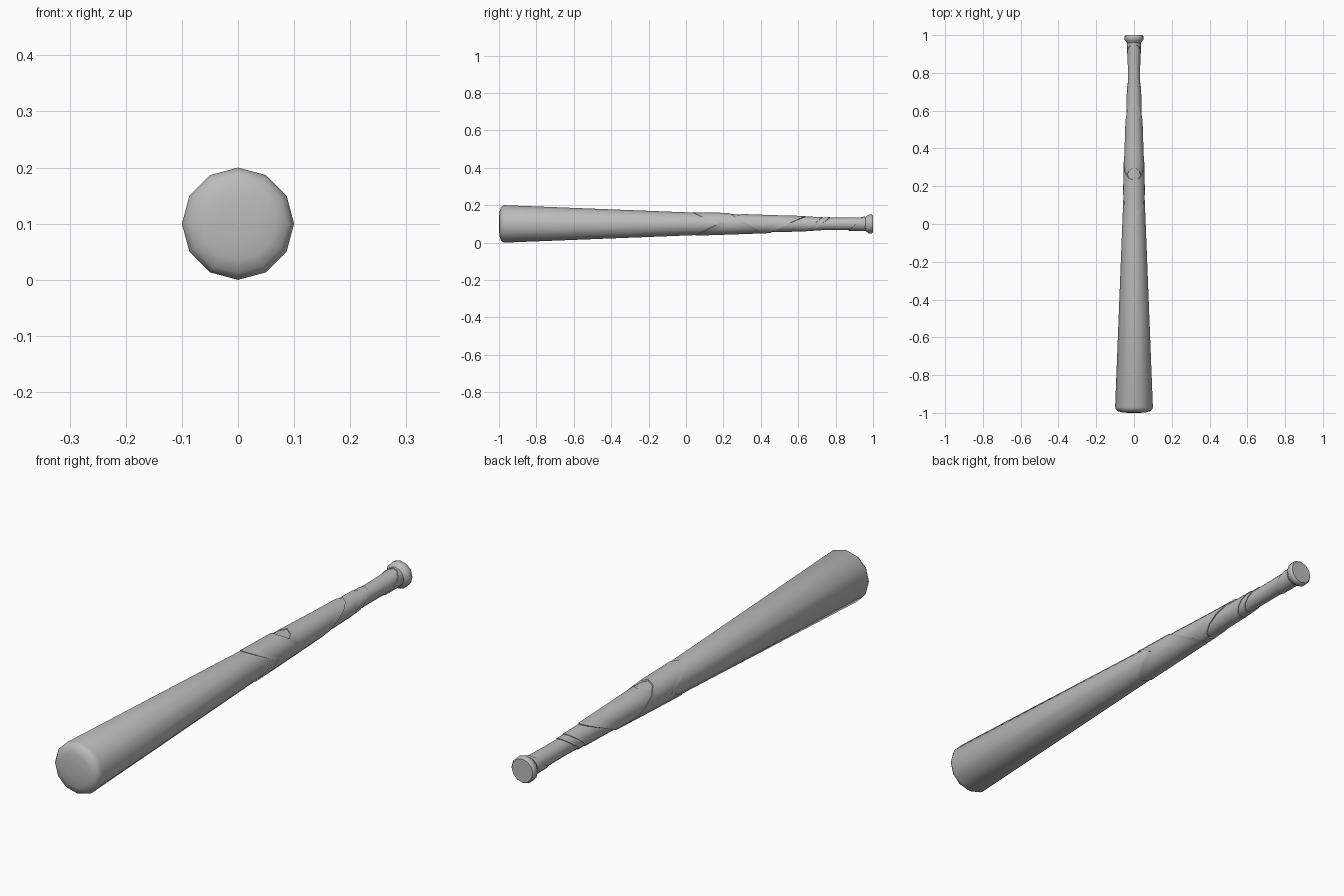
import bpy, bmesh, math

cube = bpy.data.objects.get("Cube")
if cube:
    bpy.data.objects.remove(cube, do_unlink=True)

SIDES = 12
AXIS_Z = 0.1

grey = bpy.data.materials.new("plain grey")
grey.use_nodes = True
COLOUR = (0.5, 0.5, 0.5, 1)
grey.diffuse_color = COLOUR
grey.node_tree.nodes["Principled BSDF"].inputs["Base Color"].default_value = COLOUR

# Shaft taper as (y, radius)
SHAFT = [(-0.97, 0.1), (0.0, 0.062), (0.25, 0.052), (0.5, 0.041),
         (0.75, 0.033), (0.84, 0.033), (0.95, 0.036)]


def shaft_radius(y):
    for (y0, r0), (y1, r1) in zip(SHAFT, SHAFT[1:]):
        if y <= y1:
            return r0 + (r1 - r0) * (y - y0) / (y1 - y0)
    return SHAFT[-1][1]


def loft(name, rings, caps):
    """Skin a list of rings, each a function of angle giving (y, radius)."""
    bm = bmesh.new()
    loops = []
    for ring in rings:
        loop = []
        for i in range(SIDES):
            a = 2 * math.pi * i / SIDES
            y, r = ring(a)
            loop.append(bm.verts.new((r * math.cos(a), y, AXIS_Z + r * math.sin(a))))
        loops.append(loop)
    for lo, hi in zip(loops, loops[1:]):
        for i in range(SIDES):
            j = (i + 1) % SIDES
            bm.faces.new((lo[i], lo[j], hi[j], hi[i]))
    if caps:
        bm.faces.new(loops[0])
        bm.faces.new(loops[-1])
    bmesh.ops.recalc_face_normals(bm, faces=bm.faces)
    mesh = bpy.data.meshes.new(name)
    bm.to_mesh(mesh)
    bm.free()
    mesh.materials.append(grey)
    obj = bpy.data.objects.new(name, mesh)
    bpy.context.collection.objects.link(obj)
    bpy.ops.object.select_all(action='DESELECT')
    obj.select_set(True)
    bpy.context.view_layer.objects.active = obj
    bpy.ops.object.shade_smooth_by_angle(angle=math.radians(40))


def turned(name, profile):
    loft(name, [lambda a, p=p: p for p in profile], True)


def wrap(name, start, end, thick_start, thick_end):
    """Slanted sleeve; start and end are the (bottom, top) y of each edge."""
    steps = 6

    def ring_at(t, sunk):
        def ring(a):
            h = (math.sin(a) + 1) / 2
            y0 = start[0] + (start[1] - start[0]) * h
            y1 = end[0] + (end[1] - end[0]) * h
            y = y0 + (y1 - y0) * t
            thick = thick_start + (thick_end - thick_start) * t
            return y, shaft_radius(y) + (-0.002 if sunk else thick)
        return ring

    rings = [ring_at(0, True)]
    rings += [ring_at(i / steps, False) for i in range(steps + 1)]
    rings.append(ring_at(1, True))
    loft(name, rings, False)


# Barrel and handle with a slightly domed tip
turned("bat_body", [(-1.0, 0.03), (-0.997, 0.065), (-0.99, 0.088), (-0.98, 0.096)] + SHAFT + [(0.975, 0.037)])

# Flared knob at the handle end
turned("handle_knob", [(0.955, 0.035), (0.969, 0.044), (0.976, 0.05),
                       (0.994, 0.05), (1.0, 0.045)])

# Crossing grip wraps, each edge slanted
wrap("grip_wrap_cross", (0.28, 0.04), (0.42, 0.23), 0.002, 0.006)
wrap("grip_wrap_lower", (0.05, 0.3), (0.45, 0.64), 0.003, 0.006)
wrap("grip_wrap_middle", (0.4, 0.58), (0.64, 0.73), 0.001, 0.004)
wrap("grip_wrap_upper", (0.62, 0.71), (0.68, 0.77), 0.001, 0.003)
wrap("grip_wrap_end", (0.87, 0.95), (0.96, 0.97), 0.003, 0.001)
